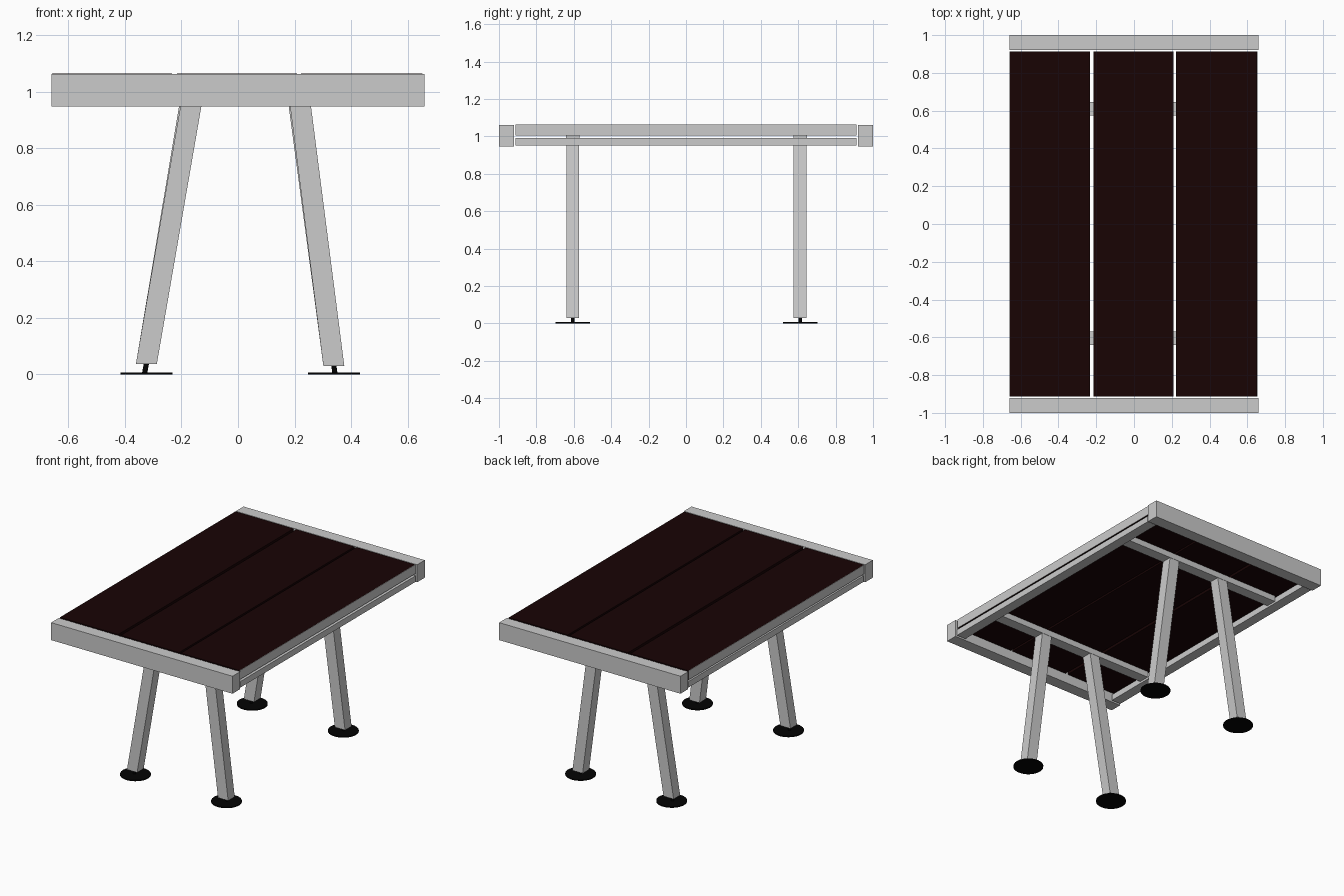
import bpy, bmesh
from mathutils import Vector

if "Cube" in bpy.data.objects:
    bpy.data.objects.remove(bpy.data.objects["Cube"])


def material(name, col):
    m = bpy.data.materials.new(name)
    m.diffuse_color = (*col, 1)
    m.use_nodes = True
    m.node_tree.nodes["Principled BSDF"].inputs["Base Color"].default_value = m.diffuse_color
    return m


PANEL = material("dark_panel", (0.009, 0.001, 0.0012))
RUBBER = material("black_rubber", (0.001, 0.001, 0.001))


def finish(name, bm, mat=None):
    bmesh.ops.recalc_face_normals(bm, faces=bm.faces)
    me = bpy.data.meshes.new(name)
    bm.to_mesh(me)
    bm.free()
    ob = bpy.data.objects.new(name, me)
    bpy.context.collection.objects.link(ob)
    if mat:
        me.materials.append(mat)
    return ob


def prism(name, lower, upper, mat=None):
    """Solid between two matching rings of points."""
    bm = bmesh.new()
    a = [bm.verts.new(p) for p in lower]
    b = [bm.verts.new(p) for p in upper]
    bm.faces.new(a)
    bm.faces.new(b)
    for i in range(len(a)):
        j = (i + 1) % len(a)
        bm.faces.new((a[i], a[j], b[j], b[i]))
    return finish(name, bm, mat)


def box(name, x, y, z, mat=None):
    ring = [(x[0], y[0]), (x[1], y[0]), (x[1], y[1]), (x[0], y[1])]
    return prism(name, [(*p, z[0]) for p in ring], [(*p, z[1]) for p in ring], mat)


def rod(name, p, q, radius, sides, mat):
    p, q = Vector(p), Vector(q)
    bm = bmesh.new()
    bmesh.ops.create_cone(bm, cap_ends=True, segments=sides, radius1=radius,
                          radius2=radius, depth=(q - p).length)
    ob = finish(name, bm, mat)
    ob.location = (p + q) / 2
    ob.rotation_euler = (q - p).to_track_quat('Z', 'Y').to_euler()
    for f in ob.data.polygons:
        f.use_smooth = len(f.vertices) == 4
    return ob


# Three thick top boards with narrow gaps
for name, x in (("left", (-0.656, -0.234)), ("middle", (-0.215, 0.209)), ("right", (0.223, 0.650))):
    box(name + "_board", x, (-0.912, 0.912), (1.004, 1.064), PANEL)

# End rails
for name, s in (("front", -1), ("back", 1)):
    box(name + "_end_rail", (-0.66, 0.66), sorted((0.92 * s, s)), (0.947, 1.062))

# Side rails below the boards, and grey edging on the outer boards
for name, s, edge in (("left", -1, -0.656), ("right", 1, 0.650)):
    box(name + "_side_rail", sorted((0.588 * s, 0.655 * s)), (-0.912, 0.912), (0.952, 0.992))
    box(name + "_board_edging", sorted((edge, edge + 0.002 * s)), (-0.912, 0.912), (1.004, 1.064))

# Cross beams, splayed legs and disc feet
for end, yc in (("front", -0.605), ("back", 0.61)):
    box(end + "_cross_beam", (-0.588, 0.588), (yc - 0.036, yc + 0.036), (0.965, 1.004))
    shift = -0.005 if end == "back" else 0
    for side, xb, zb, xt in (("left", -0.324, 0.037, -0.161), ("right", 0.339, 0.029, 0.217)):
        xt += shift

        def ring(xc, z):
            return [(xc + dx, yc + dy, z) for dx, dy in
                    ((-0.037, -0.034), (0.037, -0.034), (0.037, 0.034), (-0.037, 0.034))]
        name = f"{end}_{side}"
        prism(name + "_leg", ring(xb, zb), ring(xt, 0.98))
        lean = (xt - xb) / (0.98 - zb)
        rod(name + "_foot_stem", (xb - lean * zb, yc, 0.004), (xb + lean * 0.01, yc, zb + 0.01),
            0.009, 16, RUBBER)
        xd = xb + 0.001
        rod(name + "_foot_disc", (xd, yc, 0), (xd, yc, 0.007), 0.092, 32, RUBBER)
